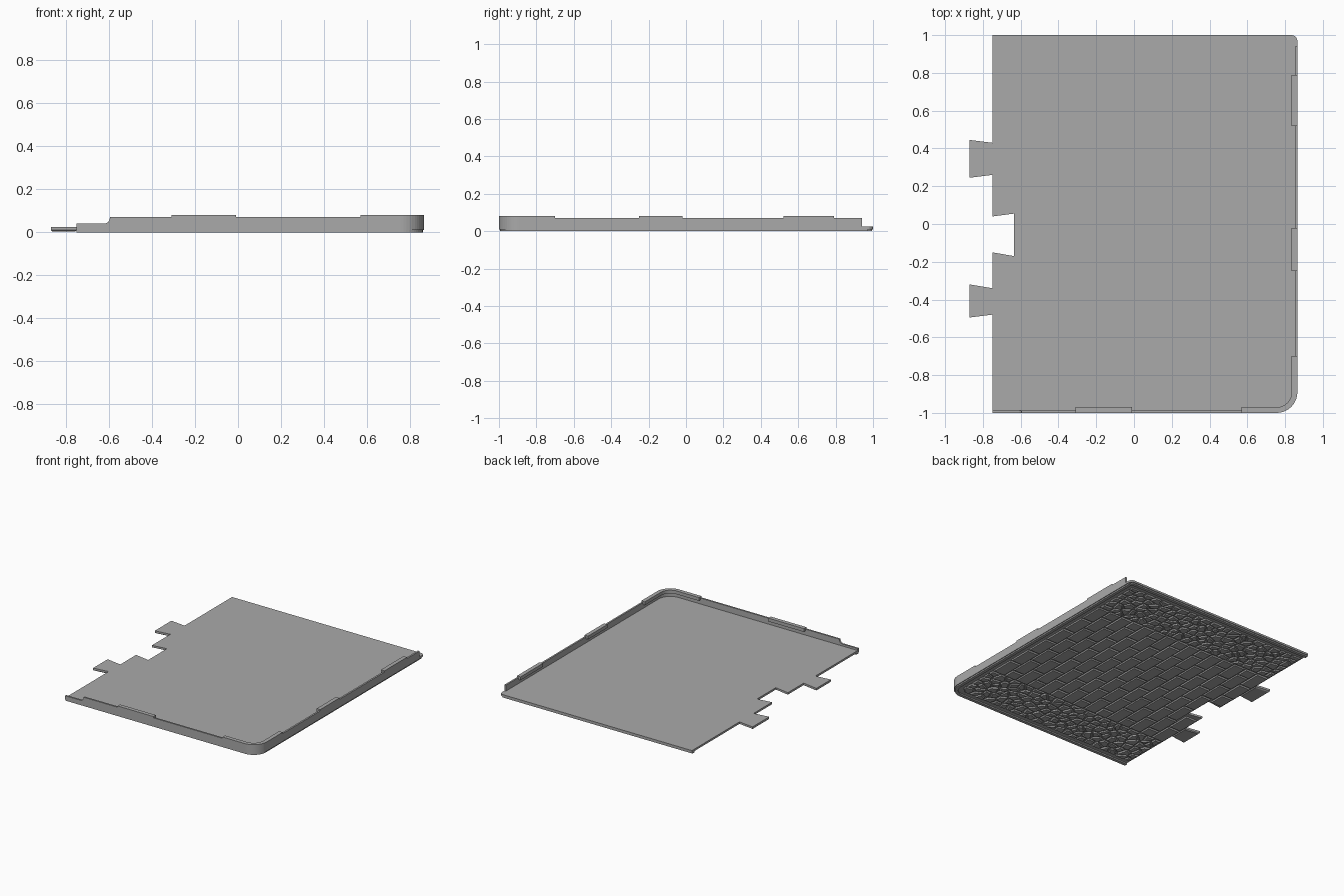
import bpy, bmesh, math, random
from mathutils import Vector

random.seed(4)
cube = bpy.data.objects.get("Cube")
if cube:
    bpy.data.objects.remove(cube)

grey = bpy.data.materials.new("plain grey")
grey.use_nodes = True
COLOUR = (0.4, 0.4, 0.4, 1)
grey.diffuse_color = COLOUR
grey.node_tree.nodes["Principled BSDF"].inputs["Base Color"].default_value = COLOUR

LEFT, RIGHT, R = -0.75, 0.865, 0.11
BASE, TOP, WALL = 0.01, 0.025, 0.07


def finish(name, bm):
    bmesh.ops.recalc_face_normals(bm, faces=bm.faces)
    mesh = bpy.data.meshes.new(name)
    bm.to_mesh(mesh)
    bm.free()
    mesh.materials.append(grey)
    ob = bpy.data.objects.new(name, mesh)
    bpy.context.collection.objects.link(ob)
    return ob


def loft(bm, lower, upper):
    """Closed solid between two matching rings of 3D points."""
    a = [bm.verts.new(p) for p in lower]
    b = [bm.verts.new(p) for p in upper]
    bm.faces.new(a[::-1])
    bm.faces.new(b)
    for i in range(len(a)):
        j = (i + 1) % len(a)
        bm.faces.new((a[i], a[j], b[j], b[i]))


def prism(name, outline, z0, z1):
    bm = bmesh.new()
    loft(bm, [(x, y, z0) for x, y in outline], [(x, y, z1) for x, y in outline])
    return finish(name, bm)


def box(name, x0, x1, y0, y1, z0, z1):
    return prism(name, [(x0, y0), (x1, y0), (x1, y1), (x0, y1)], z0, z1)


def arc(cx, cy, r, start, n=12):
    return [(cx + r * math.cos(math.radians(start + 90 * i / n)),
             cy + r * math.sin(math.radians(start + 90 * i / n))) for i in range(n + 1)]


def edge(inset, x0, y1):
    """Front edge, round corner and right edge, moved inwards."""
    return ([(x0, -1 + inset)] + arc(RIGHT - R, -1 + R, R - inset, 270)
            + [(RIGHT - inset, y1)])


def band(name, d0, d1, x0, y1, z0, z1):
    return prism(name, edge(d0, x0, y1) + edge(d1, x0, y1)[::-1], z0, z1)


# Floor plate with dovetail tongues and socket on its left edge
joint = [(LEFT, 0.43), (-0.87, 0.445), (-0.87, 0.245), (LEFT, 0.26),
         (LEFT, 0.04), (-0.635, 0.055), (-0.635, -0.17), (LEFT, -0.15),
         (LEFT, -0.34), (-0.87, -0.32), (-0.87, -0.495), (LEFT, -0.48)]
plate = edge(0, LEFT, 0.97)[:-1] + arc(RIGHT - 0.03, 0.97, 0.03, 0, 5) + [(LEFT, 1)] + joint
prism("floor_plate", plate, BASE, TOP)

# Chamfered undersides of the tongues
for name, ring in (("back_tongue", joint[0:4]), ("front_tongue", joint[8:12])):
    centre = sum((Vector(p) for p in ring), Vector((0, 0))) / 4
    small = [centre + (Vector(p) - centre) * 0.9 for p in ring]
    bm = bmesh.new()
    loft(bm, [(*p, 0.004) for p in small], [(*p, BASE) for p in ring])
    finish(name + "_underside", bm)

# Thin wall round the front and right sides
band("side_wall", 0, 0.013, -0.595, 0.94, TOP, WALL)
profile = [(LEFT, TOP), (-0.595, TOP), (-0.595, WALL), (-0.598, 0.055), (-0.606, 0.045),
           (-0.62, 0.04), (LEFT, 0.04)]
bm = bmesh.new()
loft(bm, [(x, -1, z) for x, z in profile], [(x, -0.987, z) for x, z in profile])
finish("low_wall_end", bm)

# Raised locating lips on the wall
band("corner_lip", 0, 0.03, 0.57, -0.7, 0.055, 0.08)
box("front_lip", -0.31, -0.01, -1, -0.97, 0.055, 0.08)
for name, y0, y1 in (("right_front_lip", -0.25, -0.02), ("right_back_lip", 0.52, 0.79)):
    box(name, RIGHT - 0.03, RIGHT, y0, y1, 0.055, 0.08)

# Rim around three sides of the underside
band("under_rim", 0.006, 0.03, LEFT, 0.97, 0, BASE)
box("under_rim_back", LEFT, RIGHT - 0.02, 0.97, 0.994, 0, BASE)


# Paving relief on the underside
def clip(poly, point, normal):
    """Keep the part of a convex polygon behind a line."""
    out = []
    for p, q in zip(poly, poly[1:] + poly[:1]):
        a, b = (p - point).dot(normal), (q - point).dot(normal)
        if a <= 0:
            out.append(p)
        if a * b < 0:
            out.append(p + (q - p) * (a / (a - b)))
    return out


def shrink(poly, gap):
    """Move every side of a convex polygon inwards."""
    out = poly
    for p, q in zip(poly, poly[1:] + poly[:1]):
        d = q - p
        if d.length < 1e-5:
            continue
        normal = Vector((d.y, -d.x)).normalized()
        out = clip(out, p - normal * gap, normal)
    return out


def stone(bm, poly, gap, bevel, low):
    """Stone with sloping sides standing out from the plate."""
    foot = shrink(poly, gap)
    if len(foot) < 3 or len(shrink(foot, bevel * 1.5)) < 3:
        return
    c = sum(foot, Vector((0, 0))) / len(foot)
    size = min((p - c).length for p in foot)
    if size < bevel * 1.5:
        return
    face = [c + (p - c) * (1 - bevel / size) for p in foot]
    loft(bm, [(*p, low) for p in face], [(*p, BASE + 0.001) for p in foot])


def rect(x0, x1, y0, y1):
    return [Vector(p) for p in ((x0, y0), (x1, y0), (x1, y1), (x0, y1))]


X0, X1, SPLIT, OUT = LEFT + 0.005, RIGHT - 0.06, 0.58, 0.94

# Running-bond bricks, fitted round the socket
bm = bmesh.new()
rows, count = 15, 6
dx, dy = (X1 - X0) / rows, 2 * SPLIT / count
for i in range(rows):
    for j in range(count + i % 2):
        y = -SPLIT + (j - 0.5 * (i % 2)) * dy
        x = X0 + i * dx
        y0, y1 = max(y, -SPLIT), min(y + dy, SPLIT)
        if x < -0.635:
            if x + dx > -0.6 and y1 > -0.17 and y0 < 0.06:
                x0 = -0.63
                stone(bm, rect(x0, x + dx, y0, y1), 0.005, 0.006, 0.001)
                continue
            if (y0 + y1) / 2 > -0.06:
                y0 = max(y0, 0.06)
            else:
                y1 = min(y1, -0.175)
            if y1 - y0 < 0.03:
                continue
        stone(bm, rect(x, x + dx, y0, y1), 0.005, 0.006, random.uniform(0, 0.002))
finish("brick_paving", bm)

# Irregular cobbles in bands along the front and back
for name, y0, y1 in (("front_cobbles", -OUT, -SPLIT), ("back_cobbles", SPLIT, OUT)):
    bm = bmesh.new()
    nx, ny = 23, 6
    sx, sy = (X1 - X0) / nx, (y1 - y0) / ny
    seeds = [Vector((X0 + (i + random.uniform(0.1, 0.9)) * sx,
                     y0 + (j + random.uniform(0.1, 0.9)) * sy))
             for i in range(nx) for j in range(ny)]
    for s in seeds:
        cell = rect(X0, X1, y0, y1)
        if name == "front_cobbles":
            cell = clip(cell, Vector((X1 - 0.02, OUT * -1 + 0.02)), Vector((1, -1)).normalized())
        for t in seeds:
            if t is not s and (t - s).length < 3.5 * sx:
                cell = clip(cell, (s + t) / 2, (t - s).normalized())
        if len(cell) > 2:
            stone(bm, cell, 0.004, 0.007, random.uniform(0, 0.002))
    finish(name, bm)
